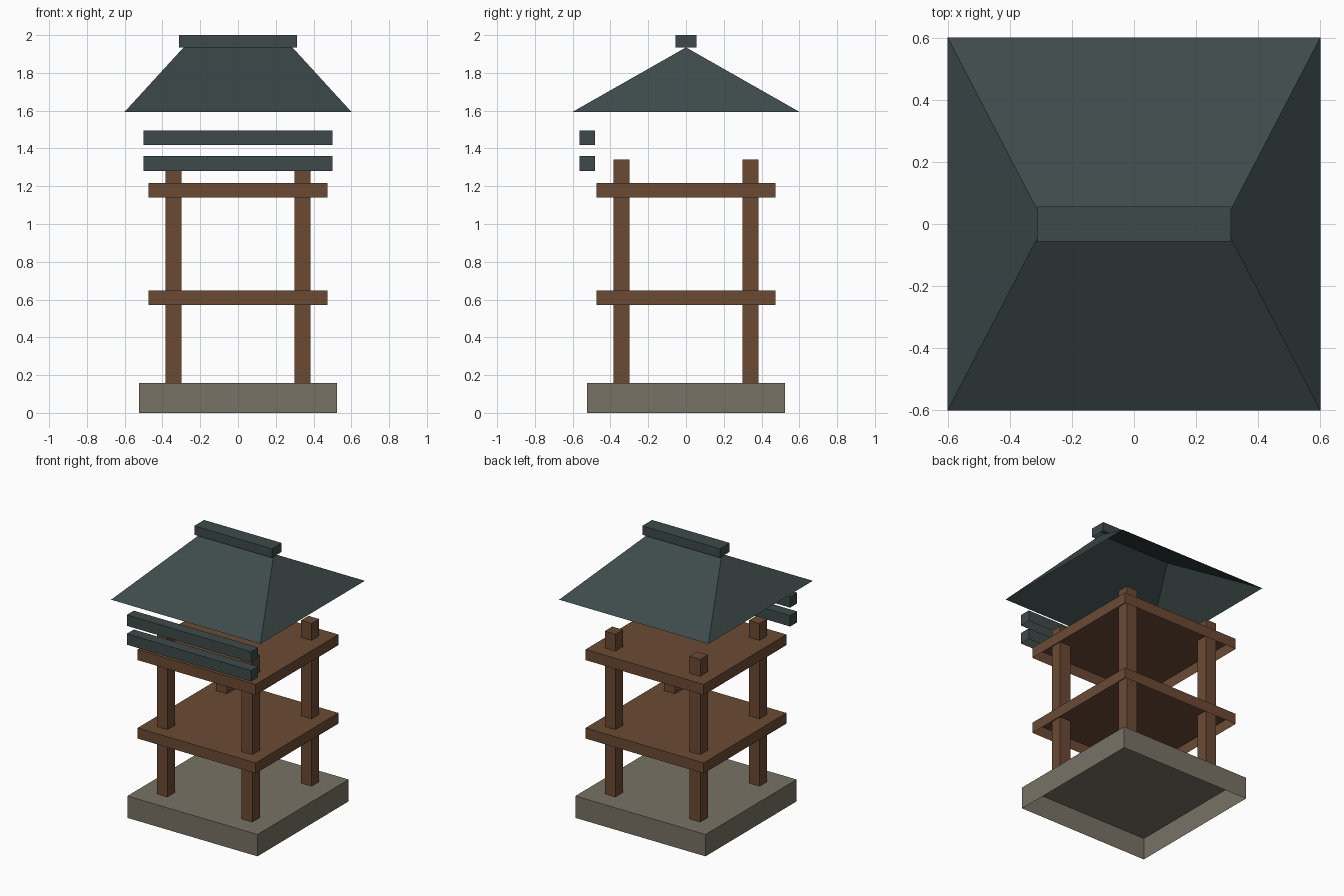
import bpy, bmesh

if "Cube" in bpy.data.objects:
    bpy.data.objects.remove(bpy.data.objects["Cube"])


def material(name, rgb):
    # sRGB 0-255 to linear
    lin = []
    for c in rgb:
        c /= 255
        lin.append(c / 12.92 if c <= 0.04045 else ((c + 0.055) / 1.055) ** 2.4)
    m = bpy.data.materials.new(name)
    m.diffuse_color = (*lin, 1)
    m.use_nodes = True
    m.node_tree.nodes["Principled BSDF"].inputs["Base Color"].default_value = m.diffuse_color
    return m


STONE = material("grey stone", (120, 114, 101))
WOOD = material("brown wood", (107, 74, 52))
TILE = material("dark slate", (62, 74, 74))


def add_object(name, bm, mat):
    mesh = bpy.data.meshes.new(name)
    bm.to_mesh(mesh)
    bm.free()
    mesh.materials.append(mat)
    obj = bpy.data.objects.new(name, mesh)
    bpy.context.collection.objects.link(obj)
    return obj


def open_box(name, x, y, z, mat):
    """Box spanning the given (min, max) ranges, without its bottom face."""
    bm = bmesh.new()
    bmesh.ops.create_cube(bm, size=1)
    bm.normal_update()
    bottom = [f for f in bm.faces if f.normal.z < -0.5]
    bmesh.ops.delete(bm, geom=bottom, context='FACES_ONLY')
    for v in bm.verts:
        v.co = [r[0] if c < 0 else r[1] for c, r in zip(v.co, (x, y, z))]
    return add_object(name, bm, mat)


def centred(half):
    return (-half, half)


# Stone plinth
open_box("stone_base", centred(0.523), centred(0.523), (0, 0.159), STONE)

# Four corner posts
for side, sx in (("left", -1), ("right", 1)):
    for end, sy in (("front", -1), ("back", 1)):
        cx, cy = 0.341 * sx, 0.341 * sy
        open_box(f"{end}_{side}_post", (cx - 0.043, cx + 0.043),
                 (cy - 0.043, cy + 0.043), (0.159, 1.341), WOOD)

# Two wooden floors
for name, z in (("lower_floor", 0.571), ("upper_floor", 1.141)):
    open_box(name, centred(0.475), centred(0.475), (z, z + 0.077), WOOD)

# Two front rails
for name, z in (("lower_front_rail", 1.28), ("upper_front_rail", 1.417)):
    open_box(name, centred(0.5), (-0.563, -0.482), (z, z + 0.079), TILE)

# Hipped roof shell, open underneath
bm = bmesh.new()
E, R, Z0, Z1 = 0.6, 0.288, 1.594, 1.935
a, b, c, d = [bm.verts.new((x, y, Z0)) for x, y in ((-E, -E), (E, -E), (E, E), (-E, E))]
left, right = bm.verts.new((-R, 0, Z1)), bm.verts.new((R, 0, Z1))
for face in ((a, b, right, left), (b, c, right), (c, d, left, right), (d, a, left)):
    bm.faces.new(face)
add_object("hipped_roof", bm, TILE)

# Ridge cap
open_box("roof_ridge", centred(0.312), centred(0.056), (1.935, 2.0), TILE)
